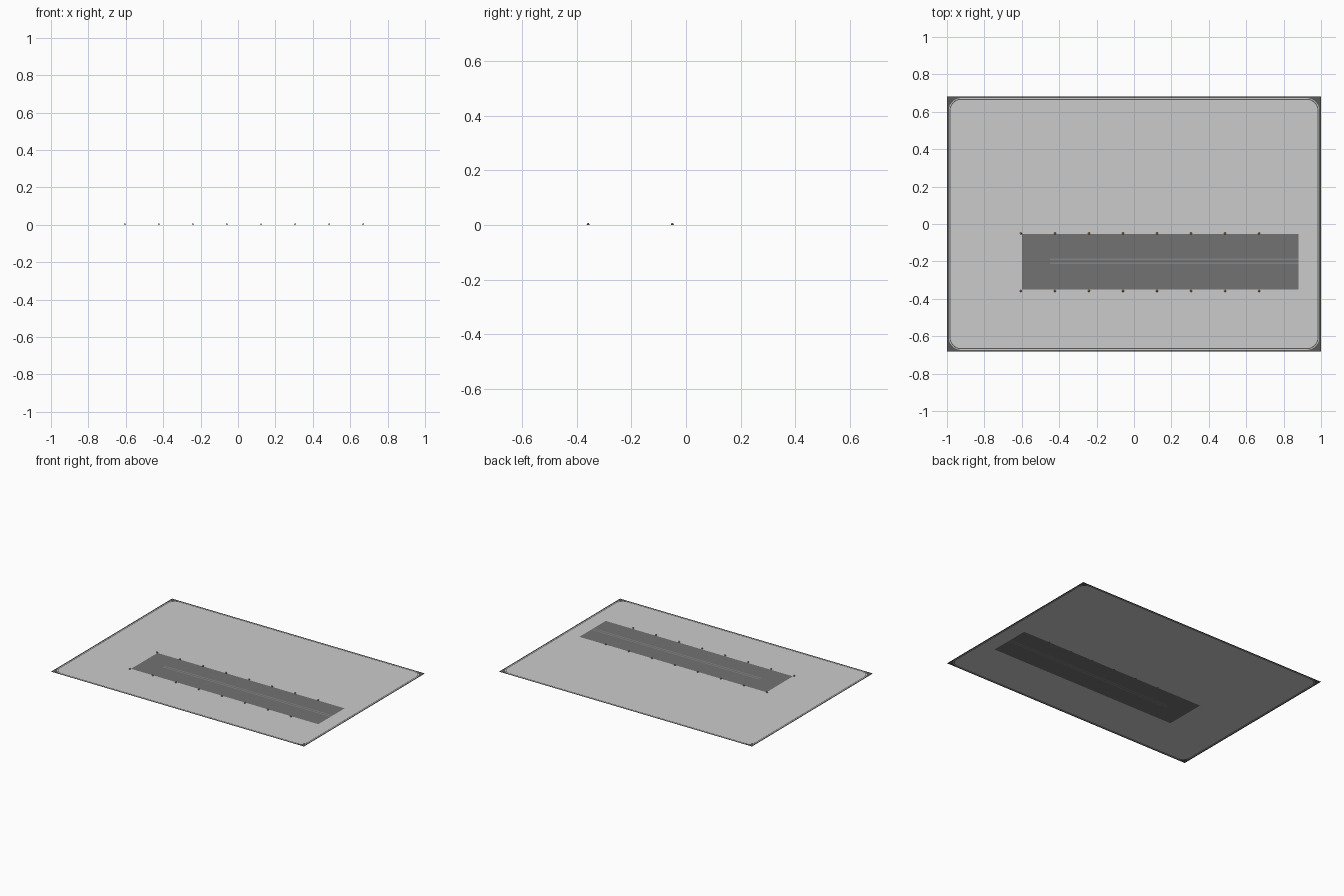
import bpy, bmesh, math

if "Cube" in bpy.data.objects:
    bpy.data.objects.remove(bpy.data.objects["Cube"])

HX, HY = 1.0, 0.683          # half size of the sheet
RX0, RX1 = -0.60, 0.88       # runway extents
RY0, RY1 = -0.35, -0.053


def material(name, rgb):
    m = bpy.data.materials.new(name)
    m.diffuse_color = (*rgb, 1)
    m.use_nodes = True
    m.node_tree.nodes["Principled BSDF"].inputs["Base Color"].default_value = m.diffuse_color
    return m


DARK = material("dark_grey", (0.10, 0.10, 0.10))
TARMAC = material("tarmac", (0.17, 0.17, 0.17))
PAINT = material("faded_paint", (0.24, 0.24, 0.24))
ORANGE = material("orange_glass", (0.85, 0.42, 0.08))


def finish(bm, name, mat=None, flat=True):
    bmesh.ops.remove_doubles(bm, verts=bm.verts, dist=1e-5)
    if flat:
        for f in bm.faces:
            f.normal_update()
            if f.normal.z < 0:
                f.normal_flip()
    me = bpy.data.meshes.new(name)
    bm.to_mesh(me)
    bm.free()
    ob = bpy.data.objects.new(name, me)
    bpy.context.collection.objects.link(ob)
    if mat:
        me.materials.append(mat)
    return ob


def rounded(inset, r, n=8):
    # counter-clockwise rounded rectangle
    pts = []
    for k, (sx, sy) in enumerate([(1, 1), (-1, 1), (-1, -1), (1, -1)]):
        cx, cy = sx * (HX - inset - r), sy * (HY - inset - r)
        for i in range(n + 1):
            a = (k + i / n) * math.pi / 2
            pts.append((cx + r * math.cos(a), cy + r * math.sin(a), 0))
    return pts


def ring(name, outer, inner, mat):
    bm = bmesh.new()
    a = [bm.verts.new(p) for p in outer]
    b = [bm.verts.new(p) for p in inner]
    for i in range(len(a)):
        j = (i + 1) % len(a)
        bm.faces.new((a[i], a[j], b[j], b[i]))
    return finish(bm, name, mat)


def rects(name, boxes, mat):
    bm = bmesh.new()
    for x0, x1, y0, y1 in boxes:
        bm.faces.new([bm.verts.new((x, y, 0)) for x, y in
                      ((x0, y0), (x1, y0), (x1, y1), (x0, y1))])
    return finish(bm, name, mat)


# border: square outside with rounded opening, pale band, thin dark line
edge, band, line = rounded(0.010, 0.065), rounded(0.014, 0.061), rounded(0.019, 0.056)
ring("border_frame", rounded(0, 0), edge, DARK)
ring("border_band", edge, band, None)
ring("border_line", band, line, DARK)

# field with the runway cut out
bm = bmesh.new()
hole = [(RX0, RY0, 0), (RX1, RY0, 0), (RX1, RY1, 0), (RX0, RY1, 0)]
for loop in (line, hole):
    vs = [bm.verts.new(p) for p in loop]
    for i in range(len(vs)):
        bm.edges.new((vs[i], vs[(i + 1) % len(vs)]))
bmesh.ops.triangle_fill(bm, use_beauty=True, use_dissolve=False, edges=bm.edges[:])
finish(bm, "field")

# runway surface around two painted centre lines
SX, W = -0.45, 0.008
YA, YB = -0.213, -0.193
rects("runway", [(RX0, SX, RY0, RY1), (SX, RX1, RY0, YA),
                 (SX, RX1, YA + W, YB), (SX, RX1, YB + W, RY1)], TARMAC)
rects("centre_lines", [(SX, RX1, y, y + W) for y in (YA, YB)], PAINT)

# edge lamps: small dark foot with an orange cap
for y in (-0.05, -0.358):
    for i in range(8):
        x = -0.605 + i * 0.182
        for name, r1, r2, z0, z1, mat in (("lamp_foot", 0.006, 0.005, 0, 0.003, DARK),
                                          ("lamp_cap", 0.005, 0.003, 0.003, 0.007, ORANGE)):
            bm = bmesh.new()
            bmesh.ops.create_cone(bm, cap_ends=True, segments=8, radius1=r1,
                                  radius2=r2, depth=z1 - z0)
            bmesh.ops.translate(bm, verts=bm.verts, vec=(x, y, (z0 + z1) / 2))
            finish(bm, name, mat, flat=False)
